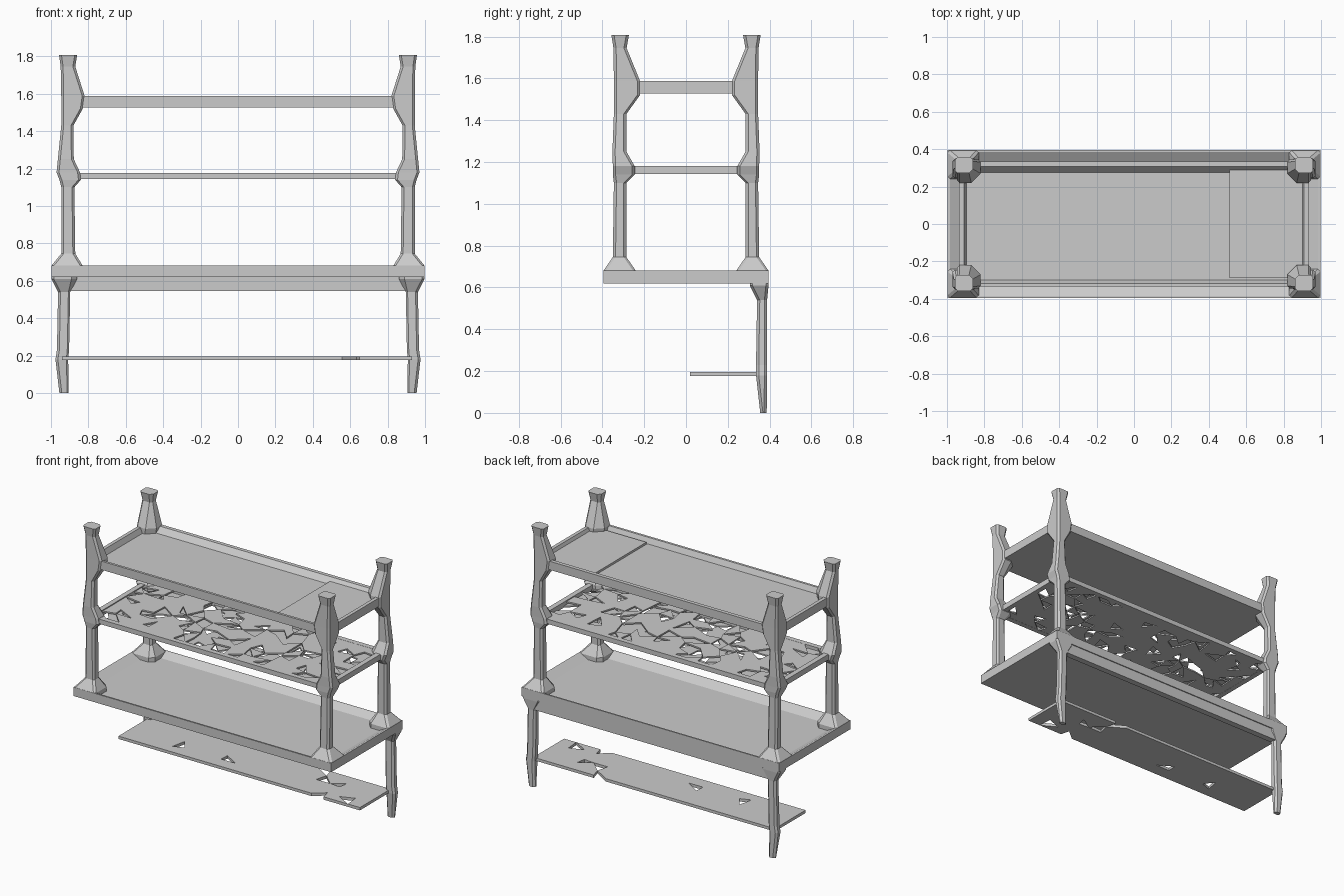
import bpy, bmesh, random
from mathutils import Vector

if "Cube" in bpy.data.objects:
    bpy.data.objects.remove(bpy.data.objects["Cube"])

random.seed(7)


def finish(name, bm):
    bmesh.ops.recalc_face_normals(bm, faces=bm.faces)
    me = bpy.data.meshes.new(name)
    bm.to_mesh(me)
    bm.free()
    ob = bpy.data.objects.new(name, me)
    bpy.context.collection.objects.link(ob)
    return ob


def box(name, x0, x1, y0, y1, z0, z1):
    bm = bmesh.new()
    bmesh.ops.create_cube(bm, size=1)
    for v in bm.verts:
        v.co = Vector((x0 if v.co.x < 0 else x1, y0 if v.co.y < 0 else y1, z0 if v.co.z < 0 else z1))
    return finish(name, bm)


def bridge(bm, a, b):
    n = len(a)
    for i in range(n):
        bm.faces.new((a[i], a[(i + 1) % n], b[(i + 1) % n], b[i]))


def post(name, sx, sy, sections):
    """Loft of chamfered rectangles: z, x inner, x outer, y inner, y outer, inner chamfer."""
    bm = bmesh.new()
    rings = []
    for z, a, b, c, d, k in sections:
        e = 0.013
        pts = [(a + k, c), (b - e, c), (b, c + e), (b, d - e),
               (b - e, d), (a + e, d), (a, d - e), (a, c + k)]
        rings.append([bm.verts.new((sx * x, sy * y, z)) for x, y in pts])
    for a, b in zip(rings, rings[1:]):
        bridge(bm, a, b)
    bm.faces.new(rings[0])
    bm.faces.new(rings[-1])
    return finish(name, bm)


def tray(name, rings):
    """Closed tray from rectangular rings (x0, x1, y0, y1, z): underside, rim, floor."""
    bm = bmesh.new()
    loops = [[bm.verts.new(p) for p in ((x0, y0, z), (x1, y0, z), (x1, y1, z), (x0, y1, z))]
             for x0, x1, y0, y1, z in rings]
    for a, b in zip(loops, loops[1:]):
        bridge(bm, a, b)
    bm.faces.new(loops[0])
    bm.faces.new(loops[-1])
    return finish(name, bm)


def broken_sheet(name, x0, x1, y0, y1, z, t, nx, ny, loss):
    """Jittered panel with missing triangles; loss(x, y) is the chance of a gap."""
    bm = bmesh.new()
    bmesh.ops.create_grid(bm, x_segments=nx, y_segments=ny, size=0.5)
    dx, dy = (x1 - x0) / nx, (y1 - y0) / ny
    for v in bm.verts:
        edge = v.is_boundary
        jx, jy = (0, 0) if edge else (random.uniform(-.3, .3) * dx, random.uniform(-.3, .3) * dy)
        v.co = Vector((x0 + (v.co.x + .5) * (x1 - x0) + jx, y0 + (v.co.y + .5) * (y1 - y0) + jy, z))
    bmesh.ops.triangulate(bm, faces=bm.faces)
    gone = []
    for f in bm.faces:
        c = f.calc_center_median()
        if random.random() < loss(c.x, c.y):
            gone.append(f)
    bmesh.ops.delete(bm, geom=gone, context='FACES')
    ob = finish(name, bm)
    m = ob.modifiers.new("thickness", 'SOLIDIFY')
    m.thickness = t
    m.offset = 0
    return ob


# Upright posts with flared feet, shelf joints and caps
upright = [
    (0.64, .83, .998, .24, .395, .03), (0.68, .83, .998, .24, .395, .03),
    (0.745, .87, .945, .285, .35, .013), (1.10, .875, .945, .285, .345, .013),
    (1.14, .84, .955, .245, .35, .03), (1.18, .845, .97, .245, .35, .03),
    (1.25, .878, .963, .285, .352, .013), (1.43, .88, .945, .285, .345, .013),
    (1.52, .83, .945, .22, .345, .05), (1.588, .82, .945, .22, .345, .05),
    (1.745, .87, .948, .284, .347, .015), (1.807, .86, .957, .273, .357, .02)]
for sx, side in ((-1, "left"), (1, "right")):
    for sy, end in ((-1, "front"), (1, "back")):
        post(f"{end}_{side}_post", sx, sy, upright)

# Back legs (the front pair is missing)
leg = [
    (0, .905, .955, .355, .386, .008), (0.18, .908, .976, .335, .388, .01),
    (0.23, .903, .968, .335, .388, .01), (0.54, .897, .962, .34, .388, .01),
    (0.61, .86, .998, .305, .395, .03), (0.64, .86, .998, .305, .395, .03)]
for sx, side in ((-1, "left"), (1, "right")):
    post(f"back_{side}_leg", sx, 1, leg)

# Top shelf: shallow tray with a loose panel on its right end
tray("top_shelf", [(-.935, .935, -.335, .335, 1.527), (-.935, .935, -.335, .335, 1.587),
                   (-.91, .91, -.318, .308, 1.587), (-.895, .895, -.30, .275, 1.55)])
box("top_shelf_loose_panel", .51, .90, -.29, .305, 1.545, 1.565)

# Broken middle shelf: rails and two fragmented layers
for s, end in ((-1, "front"), (1, "back")):
    box(f"middle_{end}_rail", -.90, .90, s * .315 - .018, s * .315 + .018, 1.143, 1.176)
for s, side in ((-1, "left"), (1, "right")):
    box(f"middle_{side}_rail", s * .912 - .018, s * .912 + .018, -.31, .31, 1.143, 1.182)
broken_sheet("middle_shelf_base", -.90, .90, -.31, .31, 1.149, .010, 22, 8,
             lambda x, y: .2)
broken_sheet("middle_shelf_planks", -.90, .90, -.31, .31, 1.170, .010, 18, 7,
             lambda x, y: .2 if x < -.4 else .3)

# Main shelf: wide tray with sloped inner edges
tray("main_shelf", [(-.998, .998, -.395, .395, .62), (-.998, .998, -.395, .395, .682),
                    (-.985, .985, -.385, .385, .682), (-.925, .925, -.325, .335, .65)])
box("main_back_beam", -.95, .95, .345, .388, .545, .625)

# Low shelf along the back, chipped toward the right
broken_sheet("low_shelf", -.94, .93, .02, .36, .186, .02, 20, 4,
             lambda x, y: .12 if x > .35 else .012)
